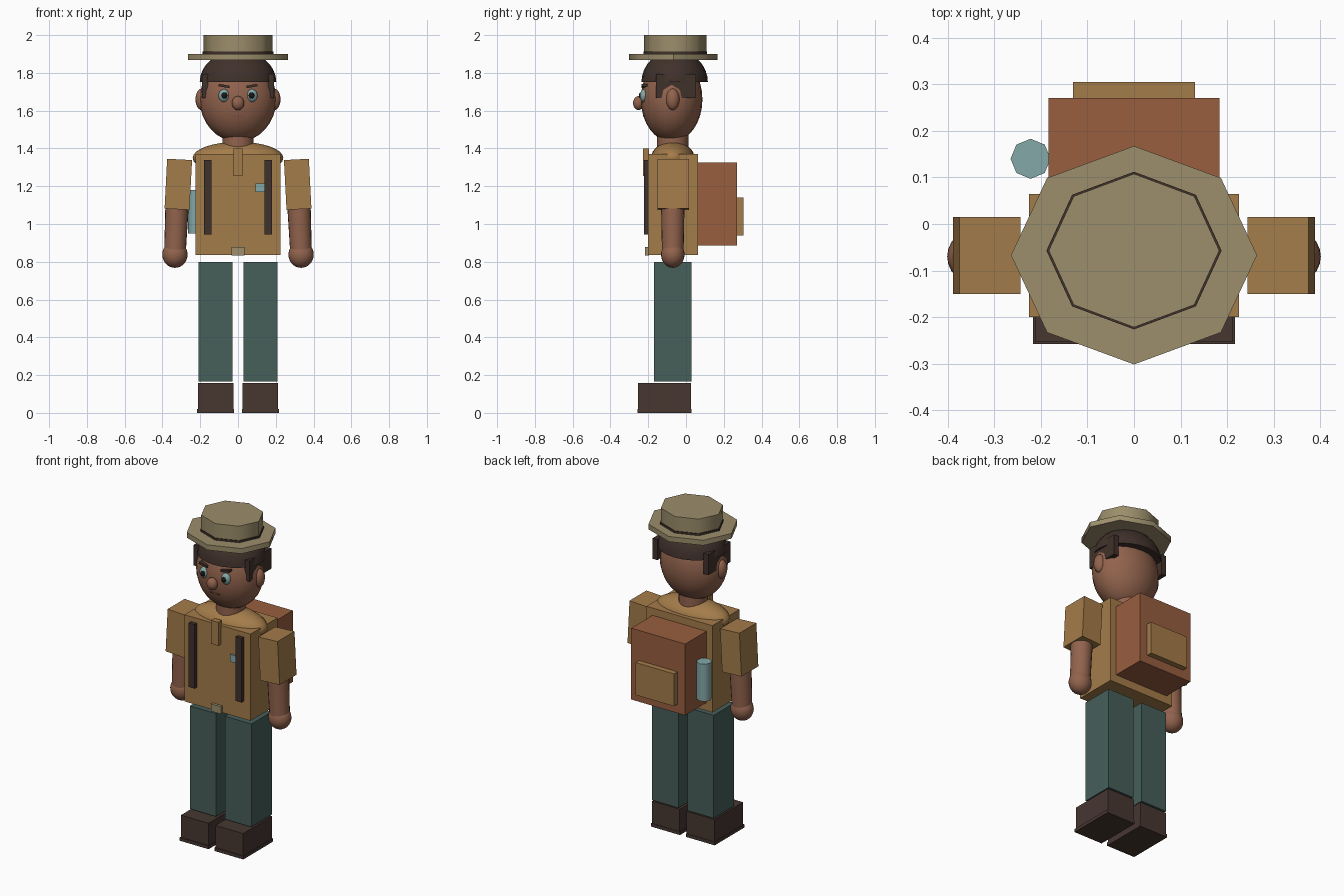
import bpy, bmesh, math
from mathutils import Matrix, Vector

if "Cube" in bpy.data.objects:
    bpy.data.objects.remove(bpy.data.objects["Cube"])


def material(name, r, g, b):
    m = bpy.data.materials.new(name)
    lin = [((c / 255 + 0.055) / 1.055) ** 2.4 for c in (r, g, b)]
    m.diffuse_color = (*lin, 1)
    m.use_nodes = True
    m.node_tree.nodes["Principled BSDF"].inputs["Base Color"].default_value = m.diffuse_color
    return m


SKIN = material("skin", 146, 99, 77)
HAIR = material("hair dark brown", 64, 49, 43)
SHIRT = material("shirt tan", 164, 124, 74)
PANTS = material("trouser green", 70, 94, 90)
BOOT = material("boot brown", 71, 55, 49)
KHAKI = material("hat khaki", 156, 142, 108)
RUST = material("pack rust", 152, 94, 63)
TEAL = material("pale teal", 132, 168, 168)
BLACK = material("pupil black", 24, 22, 22)
LIP = material("lip brown", 118, 74, 60)


def finish(name, bm, mat, smooth=None):
    bmesh.ops.recalc_face_normals(bm, faces=bm.faces)
    me = bpy.data.meshes.new(name)
    bm.to_mesh(me)
    bm.free()
    me.materials.append(mat)
    if smooth:
        me.shade_smooth()
        me.set_sharp_from_angle(angle=math.radians(smooth))
    ob = bpy.data.objects.new(name, me)
    bpy.context.scene.collection.objects.link(ob)
    return ob


def box(name, mat, x, y, z, tilt=0):
    """Box from (min, max) ranges, optionally tilted about its own y axis."""
    bm = bmesh.new()
    size = [r[1] - r[0] for r in (x, y, z)]
    mid = Vector([(r[0] + r[1]) / 2 for r in (x, y, z)])
    bmesh.ops.create_cube(bm, size=1, matrix=Matrix.Translation(mid)
                          @ Matrix.Rotation(math.radians(tilt), 4, 'Y')
                          @ Matrix.Diagonal((*size, 1)))
    return finish(name, bm, mat)


def ball(name, mat, center, radii, segs=24, rings=16, cut_z=None):
    """Ellipsoid, optionally with everything below cut_z removed and closed."""
    bm = bmesh.new()
    bmesh.ops.create_uvsphere(bm, u_segments=segs, v_segments=rings, radius=1,
                              matrix=Matrix.Translation(center) @ Matrix.Diagonal((*radii, 1)))
    if cut_z is not None:
        bmesh.ops.bisect_plane(bm, geom=bm.verts[:] + bm.edges[:] + bm.faces[:],
                               plane_co=(0, 0, cut_z), plane_no=(0, 0, -1), clear_outer=True)
        bmesh.ops.holes_fill(bm, edges=[e for e in bm.edges if e.is_boundary], sides=0)
    return finish(name, bm, mat, 60)


def tube(name, mat, bottom, top, r_bottom, r_top, sides=20, squash=1.0):
    """Closed tapered cylinder between two points; squash scales its y size."""
    bm = bmesh.new()
    loops = []
    for p, r in ((bottom, r_bottom), (top, r_top)):
        ring = [2 * math.pi * i / sides for i in range(sides)]
        loops.append([bm.verts.new((p[0] + r * math.cos(a), p[1] + r * squash * math.sin(a), p[2]))
                      for a in ring])
    for i in range(sides):
        j = (i + 1) % sides
        bm.faces.new((loops[0][i], loops[0][j], loops[1][j], loops[1][i]))
    for loop in loops:
        bm.faces.new(loop)
    return finish(name, bm, mat, 50)


def span(s, a, b):
    """Range mirrored to side s."""
    return tuple(sorted((s * a, s * b)))


# Torso, shoulders and neck
box("torso", SHIRT, (-.225, .225), (-.2, .064), (.835, 1.37))
ball("shoulder_yoke", SHIRT, (0, -.07, 1.35), (.24, .115, .085))
tube("neck", SKIN, (0, -.07, 1.37), (0, -.07, 1.5), .083, .083)
box("collar_placket", SHIRT, (-.025, .025), (-.228, -.195), (1.255, 1.40))
box("belt_buckle", KHAKI, (-.034, .034), (-.216, -.195), (.832, .877))
box("chest_badge", TEAL, (.093, .145), (-.212, -.195), (1.17, 1.215))

# Head and face
ball("head", SKIN, (0, -.076, 1.66), (.203, .163, .225))
ball("hair_cap", HAIR, (0, -.06, 1.75), (.203, .176, .17), cut_z=1.751)
ball("nose", SKIN, (0, -.252, 1.64), (.033, .028, .037), 16, 12)
box("mouth", LIP, (-.032, .032), (-.228, -.215), (1.568, 1.575))

# Hat
tube("hat_brim", KHAKI, (0, -.067, 1.868), (0, -.067, 1.90), .264, .264, 8, .888)
tube("hat_band", HAIR, (0, -.057, 1.895), (0, -.057, 1.912), .188, .188, 8, .9)
tube("hat_crown", KHAKI, (0, -.057, 1.90), (0, -.057, 2.0), .183, .183, 8, .9)

# Backpack and bottle
box("backpack", RUST, (-.184, .184), (.055, .271), (.885, 1.325))
box("backpack_pocket", SHIRT, (-.131, .131), (.265, .305), (.94, 1.14))
tube("water_bottle", TEAL, (-.222, .14, .95), (-.222, .14, 1.18), .043, .043, 8)

# Paired parts
for s, side in ((-1, "right"), (1, "left")):
    box(side + "_boot", BOOT, span(s, .024, .212), (-.253, .027), (.02, .157))
    box(side + "_boot_sole", BOOT, span(s, .02, .217), (-.258, .03), (0, .02))
    box(side + "_trouser_leg", PANTS, span(s, .03, .21), (-.17, .03), (.165, .80))
    box(side + "_pack_strap", HAIR, span(s, .14, .18), (-.223, -.195), (.945, 1.34))
    box(side + "_sleeve", SHIRT, span(s, .25, .382), (-.15, .015), (1.078, 1.342), -3 * s)
    tube(side + "_arm", SKIN, (s * .334, -.07, .84), (s * .318, -.07, 1.2), .057, .064)
    ball(side + "_hand", SKIN, (s * .334, -.07, .838), (.067, .062, .07))
    ball(side + "_ear", SKIN, (s * .192, -.07, 1.66), (.033, .036, .057), 16, 12)
    box(side + "_side_hair", HAIR, span(s, .158, .19), (-.16, .053), (1.668, 1.795))
    ball(side + "_eye", TEAL, (s * .074, -.222, 1.68), (.029, .022, .034), 16, 12)
    ball(side + "_pupil", BLACK, (s * .072, -.236, 1.68), (.016, .014, .018), 16, 12)
    box(side + "_eyebrow", HAIR, span(s, .045, .103), (-.236, -.205), (1.724, 1.737), -10 * s)
